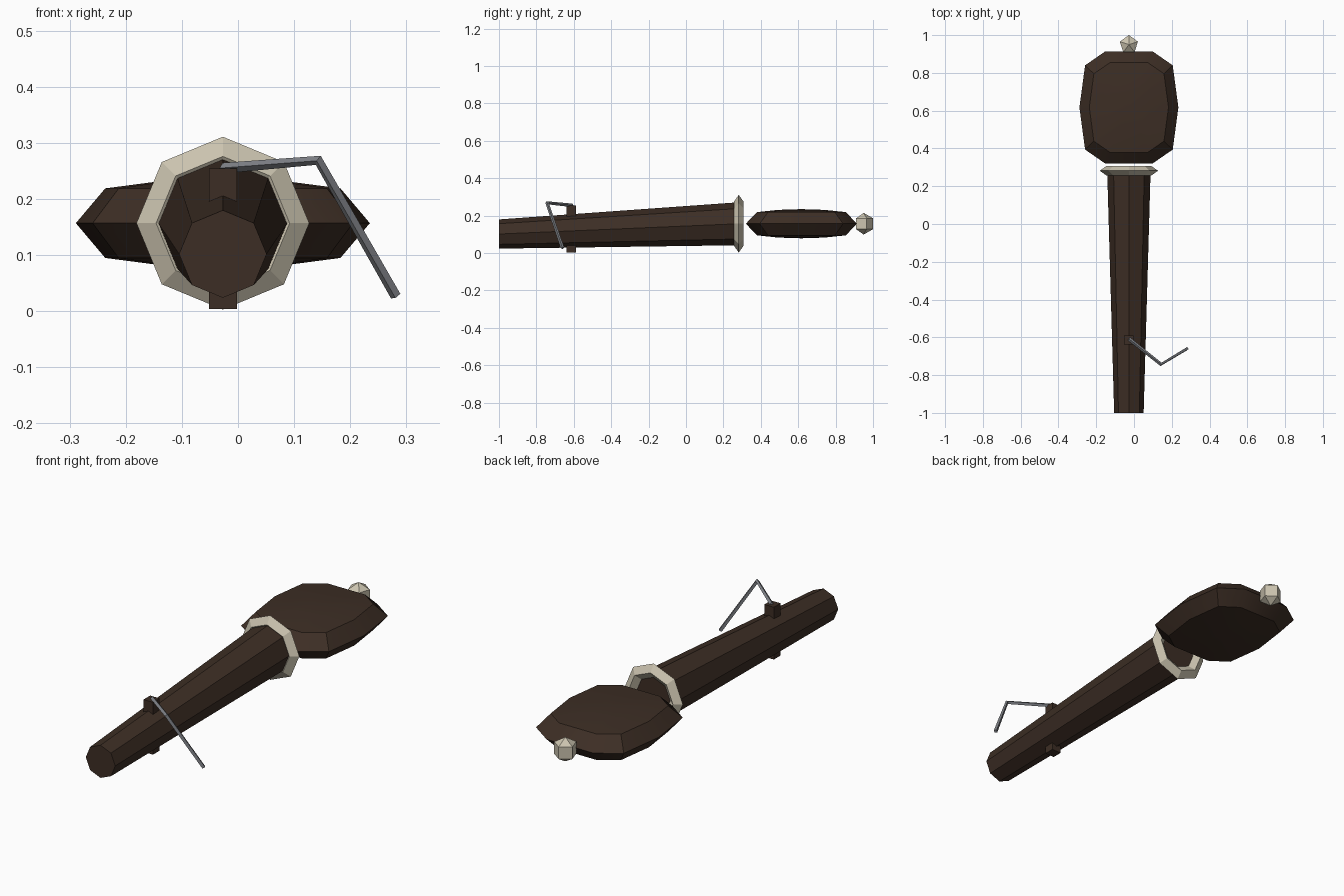
import bpy
import bmesh
from math import sin, cos, pi, radians
from mathutils import Matrix, Vector

cube = bpy.data.objects.get("Cube")
if cube:
    bpy.data.objects.remove(cube, do_unlink=True)

CX, CZ = -0.027, 0.157


def material(name, rgb):
    mat = bpy.data.materials.new(name)
    mat.use_nodes = True
    mat.diffuse_color = (*rgb, 1)
    shader = mat.node_tree.nodes["Principled BSDF"]
    shader.inputs["Base Color"].default_value = (*rgb, 1)
    shader.inputs["Roughness"].default_value = 0.8
    return mat


wood = material("dark wood", (0.046, 0.027, 0.018))
ivory = material("ivory", (0.60, 0.55, 0.43))
metal = material("grey metal", (0.22, 0.23, 0.25))


def add_object(name, bm, mat):
    bmesh.ops.recalc_face_normals(bm, faces=bm.faces)
    mesh = bpy.data.meshes.new(name)
    bm.to_mesh(mesh)
    bm.free()
    mesh.materials.append(mat)
    obj = bpy.data.objects.new(name, mesh)
    bpy.context.collection.objects.link(obj)
    return obj


def octagon(bm, radius, y, z):
    """Ring of eight vertices around the long axis, with a corner on top."""
    return [bm.verts.new((CX + radius * sin(i * pi / 4), y, z + radius * cos(i * pi / 4)))
            for i in range(8)]


def bridge(bm, a, b):
    n = len(a)
    for i in range(n):
        j = (i + 1) % n
        bm.faces.new((a[i], a[j], b[j], b[i]))


# Tapered eight-sided shaft
bm = bmesh.new()
front = octagon(bm, 0.078, -1.0, 0.102)
back = octagon(bm, 0.115, 0.285, CZ)
bridge(bm, front, back)
bm.faces.new(front)
bm.faces.new(back)
add_object("shaft", bm, wood)

# Diamond-section collar around the wide end
bm = bmesh.new()
section = [(0.154, 0.282), (0.119, 0.307), (0.085, 0.282), (0.119, 0.257)]
loops = [octagon(bm, r, y, CZ) for r, y in section]
for i in range(4):
    bridge(bm, loops[i], loops[(i + 1) % 4])
add_object("collar", bm, ivory)

# Flat cushion-shaped paddle with a sharp rim
bm = bmesh.new()
quarter = [(0.262, 0.0), (0.232, 0.223), (0.125, 0.297)]
outline = quarter + [(-x, y) for x, y in reversed(quarter)]
outline += [(x, -y) for x, y in (quarter[2], quarter[1])][::-1] and \
    [(-quarter[1][0], -quarter[1][1]), (-quarter[2][0], -quarter[2][1]),
     (quarter[2][0], -quarter[2][1]), (quarter[1][0], -quarter[1][1])]


def paddle_loop(scale_x, scale_y, height):
    return [bm.verts.new((CX + x * scale_x, 0.617 + y * scale_y, CZ + height))
            for x, y in outline]


rim = paddle_loop(1, 1, 0)
for side in (1, -1):
    shoulder = paddle_loop(0.80, 0.80, 0.062 * side)
    crown = paddle_loop(0.45, 0.42, 0.074 * side)
    bridge(bm, rim, shoulder)
    bridge(bm, shoulder, crown)
    middle = bm.verts.new((CX, 0.617, CZ + 0.078 * side))
    for i in range(len(crown)):
        bm.faces.new((crown[i], crown[(i + 1) % len(crown)], middle))
paddle = add_object("paddle", bm, wood)
bpy.context.view_layer.objects.active = paddle
paddle.select_set(True)
bpy.ops.object.shade_smooth_by_angle(angle=radians(30))
paddle.select_set(False)

# Five-sided end bead
bm = bmesh.new()
bmesh.ops.create_uvsphere(bm, u_segments=5, v_segments=3, radius=0.058)
tip = max(bm.verts, key=lambda v: v.co.xy.length).co
turn = pi / 2 - Vector((tip.x, tip.y)).angle_signed(Vector((1, 0)))
bmesh.ops.transform(bm, matrix=Matrix.Translation((CX, 0.95, CZ)) @ Matrix.Rotation(turn, 4, "Z"),
                    verts=bm.verts)
add_object("end_bead", bm, ivory)

# Square peg through the shaft
bm = bmesh.new()
bmesh.ops.create_cube(bm, size=1, matrix=Matrix.Translation((CX, -0.614, 0.129))
                      @ Matrix.Diagonal((0.05, 0.05, 0.25, 1)))
add_object("peg", bm, wood)

# Bent wire on top of the peg
curve = bpy.data.curves.new("bent_wire", "CURVE")
curve.dimensions = "3D"
curve.bevel_depth = 0.0095
curve.bevel_resolution = 0
curve.use_fill_caps = True
path = [(-0.027, -0.608, 0.255), (0.143, -0.743, 0.269), (0.281, -0.66, 0.027)]
spline = curve.splines.new("POLY")
spline.points.add(len(path) - 1)
for point, co in zip(spline.points, path):
    point.co = (*co, 1)
spline.use_smooth = False
curve.materials.append(metal)
bpy.context.collection.objects.link(bpy.data.objects.new("bent_wire", curve))
